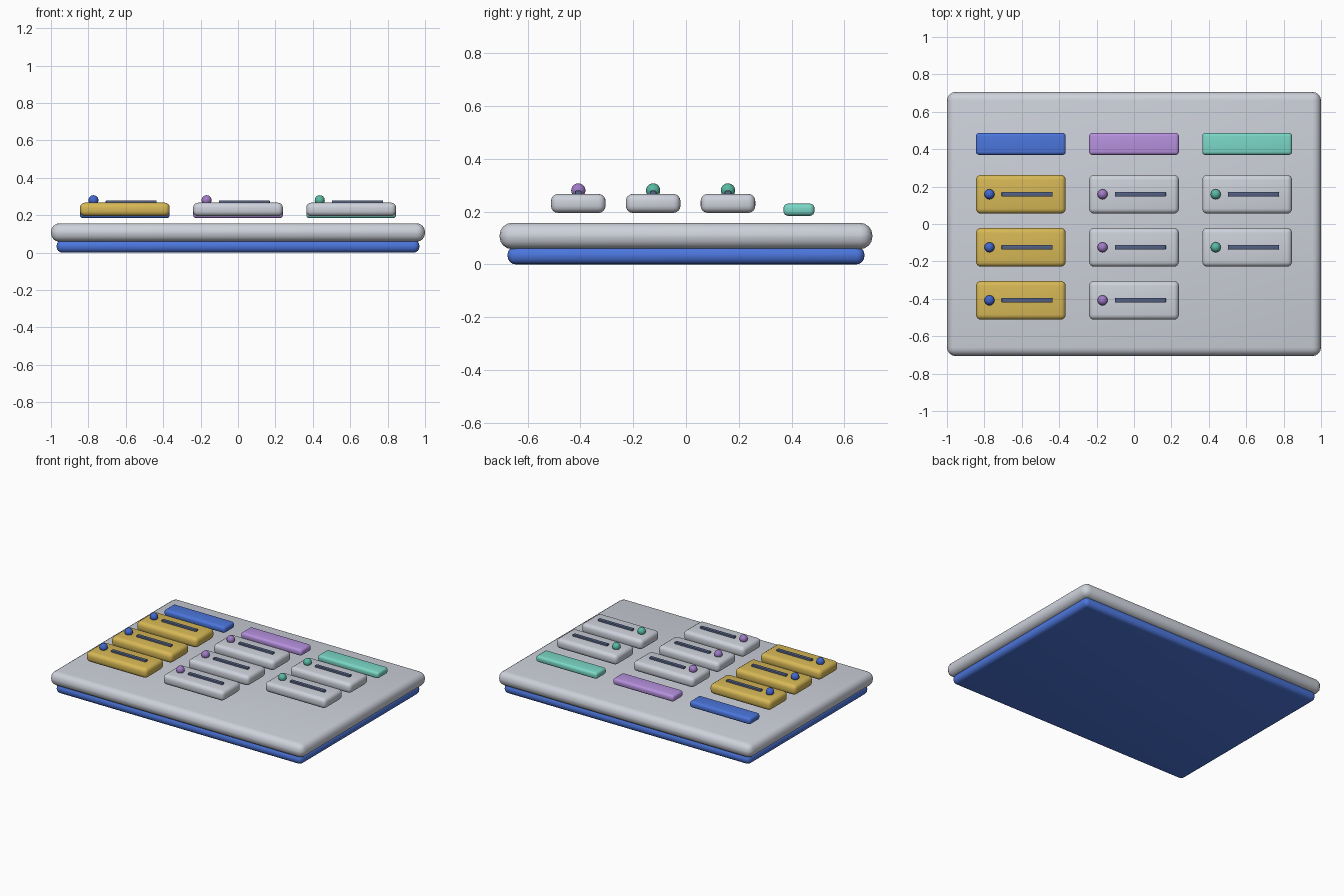
import bpy

if "Cube" in bpy.data.objects:
    bpy.data.objects.remove(bpy.data.objects["Cube"])


def material(name, rgb):
    """Flat colour given as 0-255 sRGB, stored as linear."""
    lin = [((c / 255 + 0.055) / 1.055) ** 2.4 for c in rgb]
    m = bpy.data.materials.new(name)
    m.diffuse_color = (*lin, 1)
    m.use_nodes = True
    m.node_tree.nodes["Principled BSDF"].inputs["Base Color"].default_value = m.diffuse_color
    return m


grey = material("light_grey", (205, 209, 218))
blue = material("blue", (76, 118, 220))
purple = material("purple", (182, 145, 222))
teal = material("teal", (122, 215, 198))
yellow = material("yellow", (215, 184, 86))
navy = material("navy", (84, 97, 132))
dot_blue = material("dot_blue", (66, 103, 208))
dot_purple = material("dot_purple", (160, 123, 198))
dot_teal = material("dot_teal", (88, 186, 162))


def finish(obj, name, mat):
    obj.name = name
    obj.data.materials.append(mat)
    bpy.ops.object.shade_smooth_by_angle(angle=0.6)


def slab(name, x, y, w, d, z0, z1, bevel, mat, segments=4):
    """Rounded box between heights z0 and z1."""
    bpy.ops.mesh.primitive_cube_add(size=1, location=(x, y, (z0 + z1) / 2))
    obj = bpy.context.object
    obj.scale = (w, d, z1 - z0)
    bpy.ops.object.transform_apply(location=False, rotation=False, scale=True)
    mod = obj.modifiers.new("rounding", 'BEVEL')
    mod.width = bevel
    mod.segments = segments
    mod.limit_method = 'NONE'
    bpy.ops.object.modifier_apply(modifier=mod.name)
    finish(obj, name, mat)


def dot(name, x, y, z, r, mat):
    bpy.ops.mesh.primitive_uv_sphere_add(segments=24, ring_count=12, radius=r,
                                         location=(x, y, z))
    finish(bpy.context.object, name, mat)


# Board and the coloured base beneath it
slab("base", 0, 0, 1.94, 1.352, 0, 0.068, 0.031, blue)
slab("board", 0, 0, 2.0, 1.412, 0.058, 0.157, 0.046, grey)

# Columns: x, header colour, card colour, dot colour, number of cards
columns = [(-0.605, blue, yellow, dot_blue, 3),
           (0.0, purple, grey, dot_purple, 3),
           (0.605, teal, grey, dot_teal, 2)]

for c, (x, head_mat, card_mat, dot_mat, count) in enumerate(columns, 1):
    slab(f"header_{c}", x, 0.428, 0.48, 0.117, 0.184, 0.23, 0.017, head_mat)
    for r in range(count):
        y = 0.159 - 0.2835 * r
        tag = f"{c}_{r + 1}"
        slab(f"card_{tag}", x, y, 0.48, 0.207, 0.195, 0.267, 0.027, card_mat)
        slab(f"text_bar_{tag}", x + 0.034, y, 0.273, 0.025, 0.261, 0.279,
             0.004, navy, 2)
        dot(f"status_dot_{tag}", x - 0.168, y, 0.28, 0.027, dot_mat)
